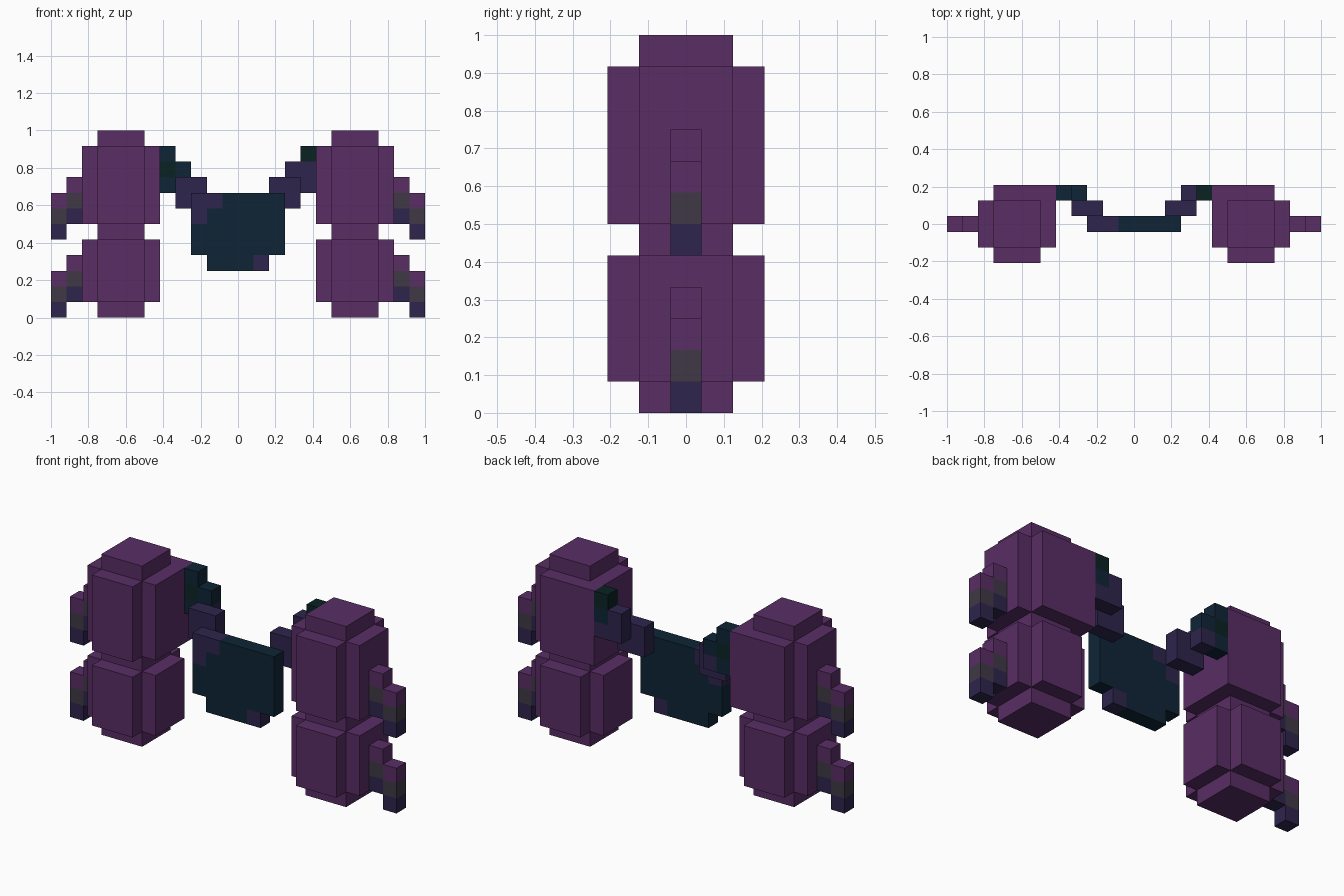
import bpy, bmesh, math
from mathutils import Vector

cube = bpy.data.objects.get("Cube")
if cube:
    bpy.data.objects.remove(cube, do_unlink=True)

U = 1 / 12  # size of one block


def material(name, rgb):
    m = bpy.data.materials.new(name)
    m.diffuse_color = (*rgb, 1)
    m.use_nodes = True
    bsdf = next(n for n in m.node_tree.nodes if n.type == 'BSDF_PRINCIPLED')
    bsdf.inputs["Base Color"].default_value = (*rgb, 1)
    bsdf.inputs["Roughness"].default_value = 0.9
    return m


PURPLE, GREY, INDIGO, TEAL, GREEN = range(5)
MATS = [material("purple", (0.100, 0.027, 0.130)),
        material("dark grey", (0.049, 0.040, 0.059)),
        material("indigo", (0.027, 0.018, 0.074)),
        material("dark teal", (0.0045, 0.018, 0.037)),
        material("dark green", (0.003, 0.016, 0.016))]


def block(xs, ys, zs, colour):
    """Cells of a box; each range is (start, end) in block units."""
    return {(x, y, z): colour for x in range(*xs) for y in range(*ys) for z in range(*zs)}


def mirrored(cells):
    return {(-1 - x, y, z): c for (x, y, z), c in cells.items()}


def build(name, cells, back_faces={}):
    """Skin the blocks with outer faces only, then merge flat areas of one colour."""
    bm = bmesh.new()
    for cell, colour in cells.items():
        lo = Vector((cell[0], cell[1] - 0.5, cell[2]))
        for axis in range(3):
            for side in (0, 1):
                near = list(cell)
                near[axis] += 2 * side - 1
                if tuple(near) in cells:
                    continue
                a, b = (axis + 1) % 3, (axis + 2) % 3
                ring = []
                for da, db in ((0, 0), (1, 0), (1, 1), (0, 1)):
                    p = lo.copy()
                    p[axis] += side
                    p[a] += da
                    p[b] += db
                    ring.append(bm.verts.new(p * U))
                f = bm.faces.new(ring if side else ring[::-1])
                f.material_index = colour
                if axis == 1 and side:
                    f.material_index = back_faces.get(cell, colour)
    bmesh.ops.remove_doubles(bm, verts=bm.verts[:], dist=1e-4)
    bmesh.ops.dissolve_limit(bm, angle_limit=math.radians(1), verts=bm.verts[:],
                             edges=bm.edges[:], delimit={'MATERIAL'})
    mesh = bpy.data.meshes.new(name)
    bm.to_mesh(mesh)
    bm.free()
    for m in MATS:
        mesh.materials.append(m)
    obj = bpy.data.objects.new(name, mesh)
    bpy.context.scene.collection.objects.link(obj)
    return obj


# Two-tier pod: a core with a cross-shaped jacket on each tier
pod = block((6, 9), (-1, 2), (0, 12), PURPLE)
for tier in ((1, 5), (6, 11)):
    pod |= block((5, 10), (-1, 2), tier, PURPLE)
    pod |= block((6, 9), (-2, 3), tier, PURPLE)
pod |= block((5, 6), (2, 3), (6, 11), PURPLE)  # corner where the strut joins


# Stepped hook on the outer side, shaded in bands downwards
def hook(base):
    cells = {}
    for x, bottom in ((10, base + 1), (11, base)):
        for k, colour in enumerate((INDIGO, GREY, PURPLE)):
            cells[(x, 0, bottom + k)] = colour
    return cells


parts = {"pod": pod, "lower_hook": hook(0), "upper_hook": hook(5)}
for part, cells in parts.items():
    build("left_" + part, cells)
    build("right_" + part, mirrored(cells))

# Struts stepping back and up from the centre plate to the pods
strut = block((2, 4), (1, 2), (7, 9), INDIGO)
strut |= block((3, 4), (2, 3), (8, 10), INDIGO)
strut |= block((4, 5), (2, 3), (8, 11), INDIGO)
left_strut = strut | {(4, 2, 10): GREEN}
build("left_strut", left_strut, {(4, 2, 9): TEAL})
right_strut = mirrored(strut) | {(-5, 2, 10): TEAL, (-5, 2, 9): GREEN,
                                 (-5, 2, 8): TEAL, (-4, 2, 9): TEAL}
build("right_strut", right_strut)

# Centre plate with a few odd-coloured blocks
plate = block((-3, 3), (0, 1), (4, 8), TEAL) | block((-2, 2), (0, 1), (3, 4), TEAL)
for x, z in ((-3, 7), (-2, 7), (-3, 6), (1, 3)):
    plate[(x, 0, z)] = INDIGO
build("centre_plate", plate)
